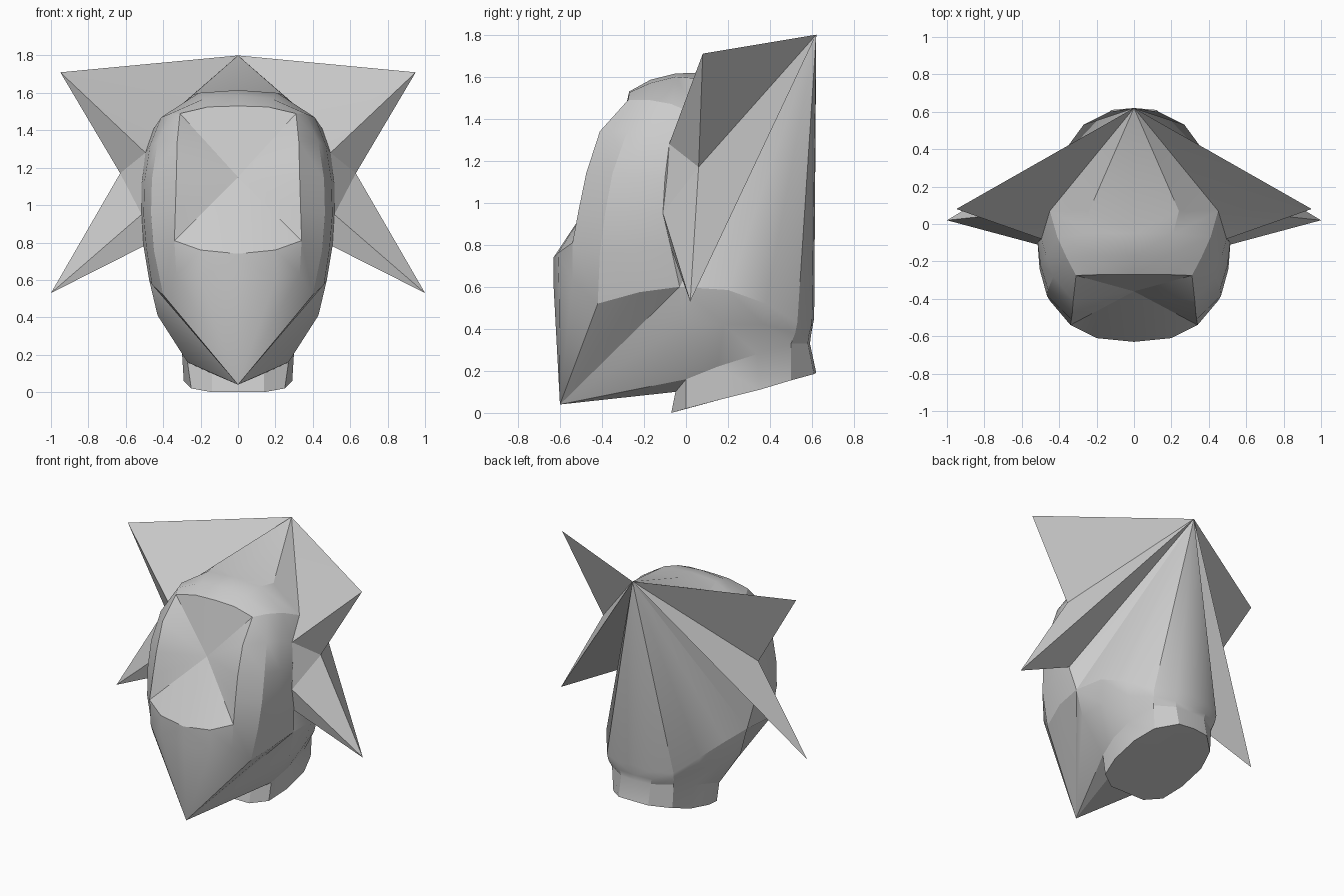
import bpy, bmesh

if "Cube" in bpy.data.objects:
    bpy.data.objects.remove(bpy.data.objects["Cube"])

APEX = (0, .62, 1.8)        # crest point at the back
CHIN = (0, -.60, .04)
FACE = (0, -.36, 1.15)      # sunken centre of the face panel

# Arches of the half skull, crown centre to jaw, front to back
rim = [(0, -.27, 1.53), (.16, -.27, 1.525), (.31, -.275, 1.49), (.325, -.41, 1.34),
       (.33, -.475, 1.14), (.335, -.51, .97), (.34, -.54, .81), (.33, -.54, .63)]
shell_a = [(0, -.17, 1.585), (.18, -.17, 1.57), (.36, -.18, 1.49), (.43, -.28, 1.34),
           (.46, -.35, 1.14), (.465, -.385, .95), (.45, -.41, .76), (.40, -.42, .52)]
shell_b = [(0, -.05, 1.615), (.21, -.05, 1.60), (.41, -.07, 1.47), (.47, -.17, 1.32),
           (.50, -.22, 1.13), (.505, -.24, .95), (.49, -.24, .77), (.46, -.22, .575)]
root = [(0, .07, 1.62), (.24, .07, 1.59), (.45, .07, 1.41), (.495, -.08, 1.28),
        (.515, -.10, 1.12), (.515, -.11, .95), (.505, -.07, .78), (.475, -.03, .60)]

# Nape and neck rings, side to back centre
nape = [root[7], (.455, .2, .585), (.38, .38, .52), (.27, .53, .43), (.13, .6, .43), (0, .61, .45)]
under = [(.43, -.02, .41), (.42, .18, .42), (.36, .37, .42), (.265, .52, .38), (.13, .585, .37), (0, .595, .37)]
neck_top = [(.27, 0, .16), (.3, .15, .22), (.3, .34, .28), (.25, .5, .33), (.12, .58, .33), (0, .59, .33)]
neck_low = [(.25, 0, .02), (.29, .15, .06), (.29, .35, .11), (.24, .5, .155), (.12, .61, .185), (0, .62, .19)]
throat_top = [(0, -.05, .10), (.14, -.05, .10)]
throat_low = [(0, -.07, 0), (.14, -.07, 0)]

# Mouth edge and jaw line, centre to side
mouth = [(0, -.63, .74), (.2, -.61, .76), rim[6]]
jaw = [(0, -.63, .60), (.2, -.605, .60), rim[7]]


def strip(a, b):
    return [(a[i], a[i + 1], b[i + 1], b[i]) for i in range(len(a) - 1)]


def fan(tip, ring):
    return [(tip, ring[i], ring[i + 1]) for i in range(len(ring) - 1)]


def build(name, faces, sides, angle):
    """Make a mesh from faces given for the +x side."""
    bm = bmesh.new()
    for s in sides:
        for f in faces:
            bm.faces.new([bm.verts.new((s * x, y, z)) for x, y, z in f])
    bmesh.ops.remove_doubles(bm, verts=bm.verts, dist=.0005)
    bmesh.ops.recalc_face_normals(bm, faces=bm.faces)
    me = bpy.data.meshes.new(name)
    bm.to_mesh(me)
    bm.free()
    ob = bpy.data.objects.new(name, me)
    bpy.context.collection.objects.link(ob)
    bpy.ops.object.select_all(action='DESELECT')
    ob.select_set(True)
    bpy.context.view_layer.objects.active = ob
    bpy.ops.object.shade_smooth_by_angle(angle=angle)
    return ob


# Head: skull shell, face panel, jaw, chin, swept-back hair and neck
head = strip(rim, shell_a) + strip(shell_a, shell_b) + strip(shell_b, root)
head += fan(FACE, rim[:7]) + fan(FACE, mouth) + strip(mouth, jaw)
head += fan(CHIN, jaw + [shell_a[7], shell_b[7], root[7], under[0], neck_top[0]] + throat_top[::-1])
head += fan(APEX, root + nape[1:])
head += strip(nape, under) + strip(under, neck_top)
low = throat_low + neck_low
head += strip(throat_top + neck_top, low)
head += fan((0, .28, .095), low)
build("head", head, (1, -1), .42)

# Hair spikes: an upper and a lower point on each side, sharing a valley
UP, DOWN, VALLEY = (.95, .08, 1.71), (1.0, .02, .53), (.63, .06, 1.17)
r1, r2, r3, r4 = root[2], root[3], root[5], root[6]
outline = [APEX, UP, VALLEY, DOWN]
spikes = fan(APEX, [UP, VALLEY, DOWN, r4])                 # back faces
spikes += [(APEX, r1, UP), (UP, r1, r2), (UP, r2, VALLEY),
           (VALLEY, r2, r3), (VALLEY, r3, DOWN), (DOWN, r3, r4)]
spikes += fan(APEX, [r1, r2, r3, r4])                      # hidden inner faces
for side, label in ((1, "left"), (-1, "right")):
    build(label + "_hair_spikes", spikes, (side,), .1)
